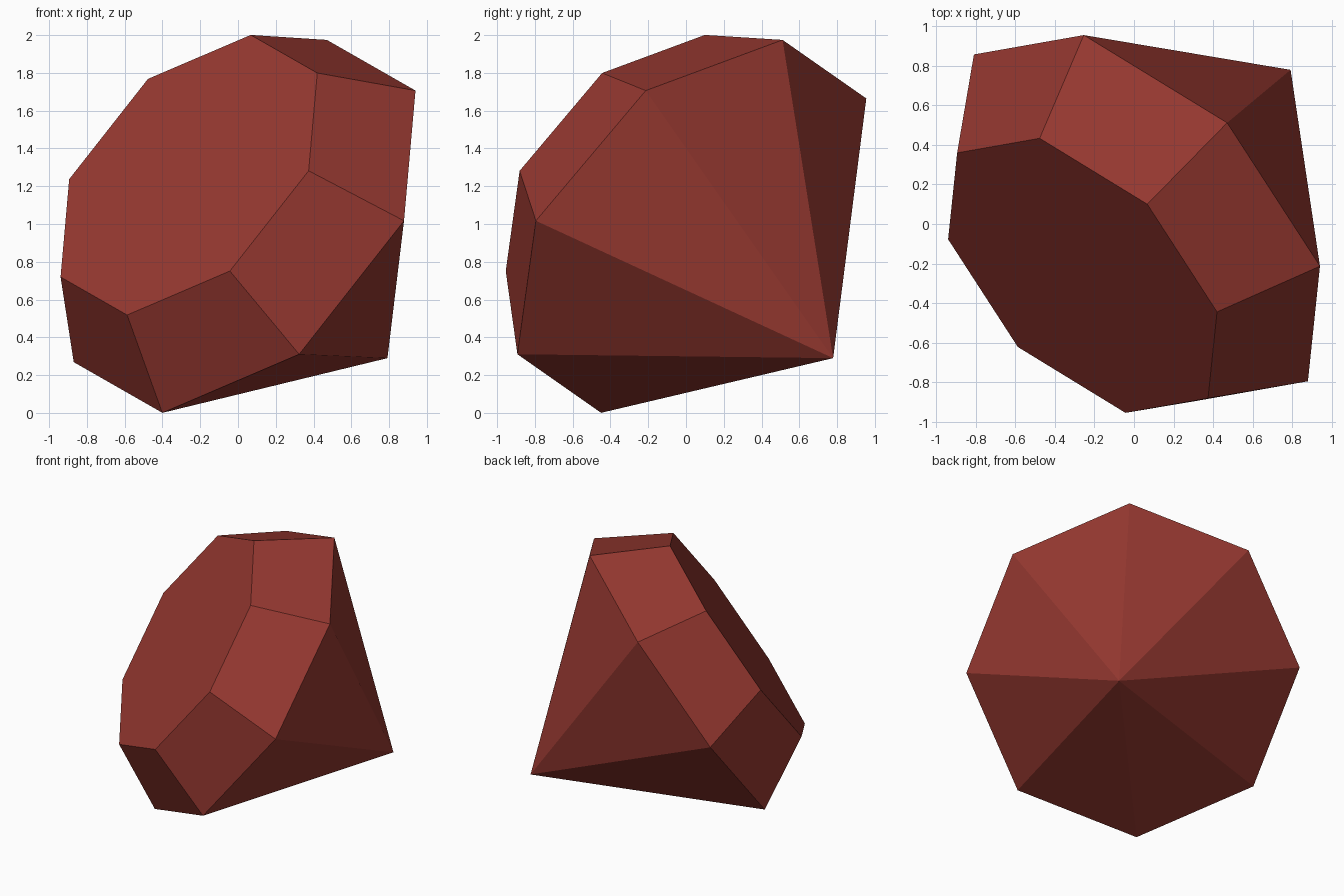
import bpy, bmesh, math
from mathutils import Vector

if "Cube" in bpy.data.objects:
    bpy.data.objects.remove(bpy.data.objects["Cube"])

SIDES = 8
CENTRE = Vector((0.035, 0.031, 0.9875))                  # middle of the girdle
axis = Vector((0.5945, 0.588, -0.5485)).normalized()     # towards the point
u = Vector((0.368, 0.406, 0.836))                        # towards the first corner
u = (u - axis * u.dot(axis)).normalized()
v = axis.cross(u)

mat = bpy.data.materials.new("dark red")
mat.diffuse_color = (0.305, 0.04, 0.03, 1)
mat.use_nodes = True
mat.node_tree.nodes["Principled BSDF"].inputs["Base Color"].default_value = mat.diffuse_color

bm = bmesh.new()


def ring(radius, depth):
    """Octagon of corners around the gem axis."""
    angles = [2 * math.pi * i / SIDES for i in range(SIDES)]
    return [bm.verts.new(CENTRE + axis * depth
                         + (u * math.cos(a) + v * math.sin(a)) * radius)
            for a in angles]


# Flat table, wide girdle and pointed base of the cut gem
table = ring(0.887, -0.496)
girdle = ring(1.181, 0)
point = bm.verts.new(CENTRE + axis * 1.272)

bm.faces.new(table)
for i in range(SIDES):
    j = (i + 1) % SIDES
    bm.faces.new((table[i], table[j], girdle[j], girdle[i]))   # crown facet
    bm.faces.new((girdle[i], girdle[j], point))                # base facet
bmesh.ops.recalc_face_normals(bm, faces=bm.faces)

mesh = bpy.data.meshes.new("gem")
bm.to_mesh(mesh)
bm.free()
mesh.materials.append(mat)
gem = bpy.data.objects.new("gem", mesh)
bpy.context.collection.objects.link(gem)
